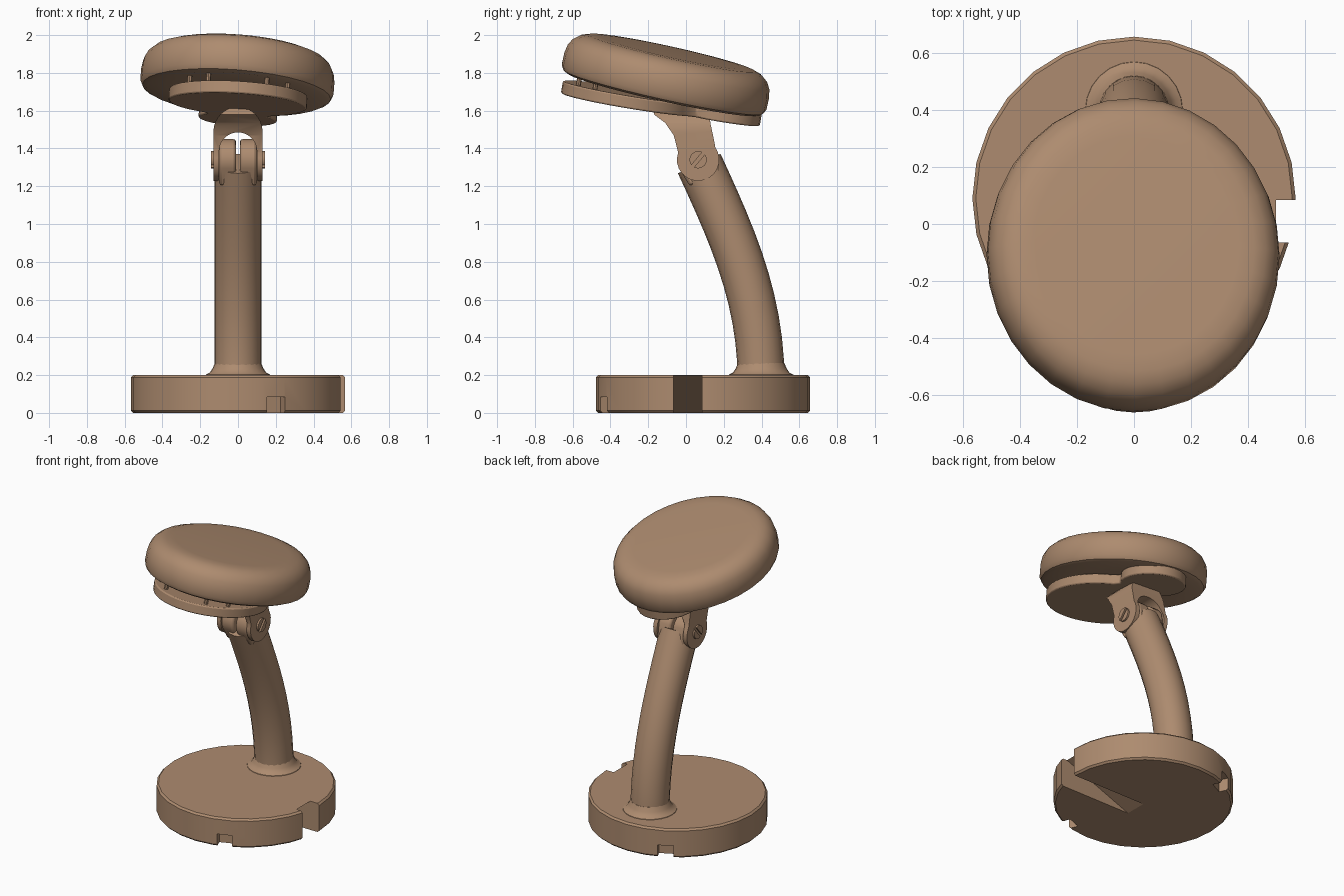
import bpy, bmesh, math
from mathutils import Vector, Matrix, geometry

if "Cube" in bpy.data.objects:
    bpy.data.objects.remove(bpy.data.objects["Cube"])

brown = bpy.data.materials.new("warm brown")
brown.diffuse_color = (0.42, 0.26, 0.16, 1)
brown.use_nodes = True
brown.node_tree.nodes["Principled BSDF"].inputs["Base Color"].default_value = brown.diffuse_color


def finish(name, bm, angle=35):
    bmesh.ops.recalc_face_normals(bm, faces=bm.faces)
    me = bpy.data.meshes.new(name)
    bm.to_mesh(me)
    bm.free()
    ob = bpy.data.objects.new(name, me)
    bpy.context.collection.objects.link(ob)
    me.materials.append(brown)
    smooth(ob, angle)
    return ob


def select(ob):
    bpy.ops.object.select_all(action='DESELECT')
    ob.select_set(True)
    bpy.context.view_layer.objects.active = ob


def smooth(ob, angle=35):
    select(ob)
    bpy.ops.object.shade_smooth_by_angle(angle=math.radians(angle))


def boolean(ob, cutter, op='DIFFERENCE'):
    m = ob.modifiers.new("cut", 'BOOLEAN')
    m.object, m.operation, m.solver = cutter, op, 'EXACT'
    select(ob)
    bpy.ops.object.modifier_apply(modifier=m.name)
    bpy.data.objects.remove(cutter)
    smooth(ob, 30)


def skin(bm, rings):
    for a, b in zip(rings, rings[1:]):
        n = len(a)
        for i in range(n):
            bm.faces.new((a[i], a[(i + 1) % n], b[(i + 1) % n], b[i]))
    bm.faces.new(rings[0])
    bm.faces.new(rings[-1])


def lathe(name, profile, sides, sx=1, sy=1, matrix=Matrix()):
    """Stack of (radius, height) rings, stretched to an ellipse and placed."""
    bm = bmesh.new()
    rings = []
    for r, z in profile:
        rings.append([bm.verts.new(matrix @ Vector((
            r * sx * math.cos(2 * math.pi * i / sides),
            r * sy * math.sin(2 * math.pi * i / sides), z))) for i in range(sides)])
    skin(bm, rings)
    return finish(name, bm)


def prism(name, pts, axis, a, b, matrix=Matrix()):
    """Outline extruded along an axis from a to b."""
    place = {'x': lambda p, d: (d, p[0], p[1]),
             'y': lambda p, d: (p[0], d, p[1]),
             'z': lambda p, d: (p[0], p[1], d)}[axis]
    bm = bmesh.new()
    skin(bm, [[bm.verts.new(matrix @ Vector(place(p, d))) for p in pts] for d in (a, b)])
    return finish(name, bm)


def arc(cx, cy, r, a0, a1, n):
    return [(cx + r * math.cos(math.radians(a0 + (a1 - a0) * i / n)),
             cy + r * math.sin(math.radians(a0 + (a1 - a0) * i / n))) for i in range(n + 1)]


def rect(w, h):
    return [(-w, -h), (w, -h), (w, h), (-w, h)]


def bevel(ob, width):
    m = ob.modifiers.new("soft edge", 'BEVEL')
    m.width, m.segments, m.limit_method = width, 2, 'ANGLE'
    m.angle_limit = math.radians(50)


# round base with a sloped cable channel and two small rim notches
BY = 0.09
base = lathe("base", [(0.555, 0), (0.567, 0.012), (0.567, 0.188), (0.555, 0.2)], 28,
             matrix=Matrix.Translation((0, BY, 0)))
boolean(base, prism("channel_cutter", [(-0.03, -0.01), (0.75, -0.01), (0.75, 0.3)],
                    'y', -0.065, 0.085))
for ang in (-69, 117):
    m = Matrix.Translation((0, BY, 0)) @ Matrix.Rotation(math.radians(ang), 4, 'Z') \
        @ Matrix.Translation((0.57, 0, 0))
    boolean(base, prism("notch_cutter", rect(0.07, 0.05), 'z', -0.02, 0.085, m))

# flared foot where the stem meets the base
lathe("stem_collar", [(0.175, 0.19), (0.17, 0.203), (0.15, 0.213), (0.135, 0.235), (0.122, 0.265)],
      24, matrix=Matrix.Translation((0, 0.398, 0)))

# curved stem
path = geometry.interpolate_bezier(Vector((0, 0.398, 0.15)), Vector((0, 0.40, 0.6)),
                                   Vector((0, 0.25, 0.93)), Vector((0, 0.07, 1.32)), 12)
bm = bmesh.new()
rings = []
for i, p in enumerate(path):
    t = (path[min(i + 1, 11)] - path[max(i - 1, 0)]).normalized()
    side = Vector((1, 0, 0)).cross(t)
    rings.append([bm.verts.new(p + 0.124 * (Vector((math.cos(a), 0, 0)) + side * math.sin(a)))
                  for a in (2 * math.pi * k / 20 for k in range(20))])
skin(bm, rings)
finish("stem", bm)

# split tongue at the stem top
PY, PZ = 0.064, 1.34
for s, side in ((1, "right"), (-1, "left")):
    tongue = prism("hinge_tongue_" + side,
                   arc(PY, PZ, 0.11, 25, 205, 12) + [(0.02, 1.2), (0.18, 1.27)],
                   'x', s * 0.01, s * 0.1)
    bevel(tongue, 0.015)

# forked bracket: side outline intersected with an arch
bracket = prism("hinge_bracket",
                arc(PY, PZ, 0.112, 160, 395, 16)
                + [(0.145, 1.46), (0.13, 1.53), (0.12, 1.6), (-0.16, 1.63), (-0.17, 1.58),
                   (-0.11, 1.535), (-0.065, 1.47)], 'x', -0.16, 0.16)
arch = prism("arch_cutter",
             arc(0, 1.49, 0.13, 0, 180, 16) + [(-0.13, 1.1), (-0.1, 1.1)]
             + arc(0, 1.385, 0.1, 180, 0, 16) + [(0.1, 1.1), (0.13, 1.1)], 'y', -0.4, 0.4)
boolean(bracket, arch, 'INTERSECT')

# slotted pivot screws
for s, side in ((1, "right"), (-1, "left")):
    screw = prism("pivot_screw_" + side, arc(PY, PZ, 0.046, 0, 337.5, 15), 'x', s * 0.09, s * 0.142)
    m = Matrix.Translation((0, PY, PZ)) @ Matrix.Rotation(math.radians(50), 4, 'X')
    boolean(screw, prism("slot_cutter", rect(0.06, 0.009), 'x', s * 0.131, s * 0.2, m))


def tilt(loc, pitch, roll):
    return (Matrix.Translation(loc) @ Matrix.Rotation(math.radians(-pitch), 4, 'X')
            @ Matrix.Rotation(math.radians(roll), 4, 'Y'))


# keyhole-shaped mounting plate: large front disc joined to a small rear disc
PM = tilt((0, -0.13, 1.638), 9.4, 3.5)
front = arc(0, -0.167, 0.367, 150, 390, 26)
rear = arc(0, 0.325, 0.208, -40, 220, 18)
bevel(prism("mounting_plate", arc(0, -0.167, 0.367, 120, 420, 32) + rear, 'z', -0.033, 0.033, PM), 0.008)

# pins between plate and cushion
for i, (x, y) in enumerate([(-0.26, -0.36), (-0.16, -0.45), (0.15, -0.45), (0.26, -0.36)]):
    prism("spacer_pin_%d" % (i + 1), arc(x, y, 0.013, 0, 315, 7), 'z', 0.0, 0.09, PM)

# soft round head cushion
lathe("head_cushion", [(0.6, -0.112), (0.93, -0.112), (0.975, -0.1), (1, -0.075), (1, -0.01),
                       (0.985, 0.035), (0.95, 0.07), (0.89, 0.097), (0.81, 0.112), (0.7, 0.115)],
      32, 0.513, 0.555, tilt((0, -0.1, 1.797), 12.5, 4.5))
